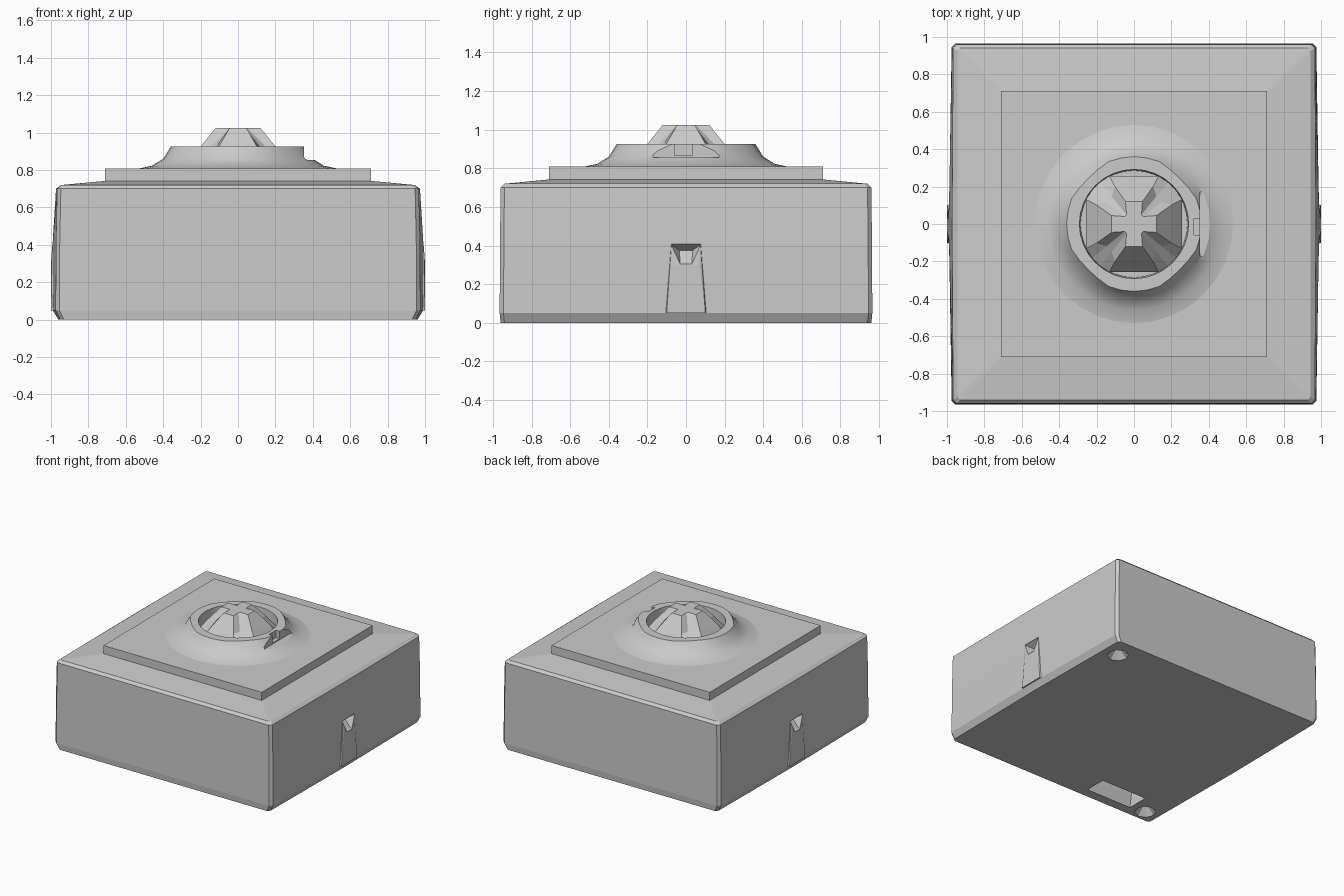
import bpy
import bmesh
from math import cos, sin, pi, radians

if "Cube" in bpy.data.objects:
    bpy.data.objects.remove(bpy.data.objects["Cube"])

grey = bpy.data.materials.new("plain_grey")
grey.use_nodes = True
colour = (0.6, 0.6, 0.6, 1)
grey.diffuse_color = colour
grey.node_tree.nodes["Principled BSDF"].inputs["Base Color"].default_value = colour


def finish(name, bm):
    bmesh.ops.recalc_face_normals(bm, faces=bm.faces)
    mesh = bpy.data.meshes.new(name)
    bm.to_mesh(mesh)
    bm.free()
    mesh.materials.append(grey)
    obj = bpy.data.objects.new(name, mesh)
    bpy.context.collection.objects.link(obj)
    return obj


def loft(name, rings, loop=False):
    """Skin a stack of equal rings; cap the ends or close them into a loop."""
    bm = bmesh.new()
    rows = [[bm.verts.new(p) for p in ring] for ring in rings]
    n = len(rows[0])
    pairs = list(zip(rows, rows[1:]))
    if loop:
        pairs.append((rows[-1], rows[0]))
    else:
        bm.faces.new(rows[0])
        bm.faces.new(rows[-1])
    for a, b in pairs:
        for i in range(n):
            j = (i + 1) % n
            bm.faces.new((a[i], a[j], b[j], b[i]))
    return finish(name, bm)


def hull(name, points):
    bm = bmesh.new()
    for p in points:
        bm.verts.new(p)
    result = bmesh.ops.convex_hull(bm, input=bm.verts)
    spare = [v for v in result["geom_interior"] if isinstance(v, bmesh.types.BMVert)]
    bmesh.ops.delete(bm, geom=spare, context="VERTS")
    return finish(name, bm)


def box(name, xs, ys, zs):
    return hull(name, [(x, y, z) for x in xs for y in ys for z in zs])


def activate(obj):
    bpy.ops.object.select_all(action="DESELECT")
    obj.select_set(True)
    bpy.context.view_layer.objects.active = obj


def carve(targets, cutter):
    cutter.hide_render = True
    for obj in targets:
        activate(obj)
        mod = obj.modifiers.new("cut", "BOOLEAN")
        mod.operation = "DIFFERENCE"
        mod.solver = "EXACT"
        mod.object = cutter
        bpy.ops.object.modifier_apply(modifier=mod.name)
    bpy.data.objects.remove(cutter)


def body_ring(x, y, z, chamfer, bulge):
    """Rectangle with cut corners and a slight swell in the middle of each side."""
    half = [(x, -y + chamfer), (x + bulge, 0), (x, y - chamfer),
            (x - chamfer, y), (chamfer - x, y)]
    return [(s * px, s * py, z) for s in (1, -1) for px, py in half]


# Body with chamfered edges and a gently sloping shoulder
body = loft("body", [
    body_ring(0.95, 0.96, 0, 0.02, 0.01),
    body_ring(0.975, 0.965, 0.05, 0.02, 0.015),
    body_ring(0.973, 0.963, 0.41, 0.02, 0.018),
    body_ring(0.967, 0.96, 0.70, 0.02, 0.006),
    body_ring(0.945, 0.94, 0.72, 0.015, 0),
    body_ring(0.71, 0.71, 0.742, 0.01, 0)])

# Raised square plate
box("top_plate", (-0.71, 0.71), (-0.71, 0.71), (0.73, 0.808))

# Tapered tabs on both sides, each with a small pocket at the top
for s, side in ((1, "left"), (-1, "right")):
    tab = hull(side + "_tab", [(s * x, y * e, z) for e in (1, -1) for x, y, z in (
        (0.95, 0.12, 0.05), (1.0, 0.10, 0.05), (0.95, 0.09, 0.41),
        (1.0, 0.07, 0.30), (0.992, 0.075, 0.41))])
    pocket = hull("pocket_cutter", [(s * x, y * e, z) for e in (1, -1) for x, y, z in (
        (1.02, 0.08, 0.42), (1.02, 0.03, 0.29), (0.985, 0.075, 0.405),
        (0.985, 0.03, 0.315), (0.93, 0.035, 0.375))])
    carve((body, tab), pocket)

# Slot and two corner dimples in the underside
carve((body,), hull("slot_cutter", [
    (x, y, z) for x in (-0.70, -0.29) for y, z in (
        (-0.89, -0.05), (-0.70, -0.05), (-0.86, 0.13), (-0.72, 0.13))]))
for x, y in ((0.82, 0.79), (-0.83, -0.86)):
    rim = [(x + 0.08 * cos(i * pi / 4), y + 0.08 * sin(i * pi / 4), z)
           for i in range(8) for z in (-0.03, 0)]
    carve((body,), hull("dimple_cutter", rim + [(x, y, 0.09)]))

# Flared collar around the knob, slightly pinched on its diagonals
SEGMENTS = 32


def collar_ring(r, z, pinch):
    ring = []
    for i in range(SEGMENTS):
        a = 2 * pi * i / SEGMENTS
        k = r - pinch * max(0, -cos(4 * a))
        ring.append((k * cos(a), k * sin(a), z))
    return ring


collar = loft("collar", [
    collar_ring(0.53, 0.79, 0), collar_ring(0.53, 0.808, 0),
    collar_ring(0.46, 0.823, 0), collar_ring(0.40, 0.86, 0.005),
    collar_ring(0.36, 0.925, 0.015), collar_ring(0.292, 0.925, 0),
    collar_ring(0.285, 0.79, 0)], loop=True)
activate(collar)
bpy.ops.object.shade_smooth_by_angle(angle=radians(35))

# Window cut into one side of the collar
carve((collar,), box("window_cutter", (0.352, 0.6), (-0.17, 0.17), (0.855, 1)))
carve((collar,), box("notch_cutter", (0.32, 0.37), (-0.06, 0.03), (0.865, 0.94)))

# Knob: a cross on top spreading to a round base, with grooves on the diagonals
top, middle, base = [], [], []
for q in range(4):
    turn = q * pi / 2
    c, s = round(cos(turn)), round(sin(turn))
    for x, y, angle, reach in ((0.12, -0.045, -27, 0.225), (0.12, 0.045, 27, 0.225),
                               (0.05, 0.04, 39, 0.19), (0.04, 0.05, 51, 0.19)):
        a = radians(angle) + turn
        top.append((c * x - s * y, s * x + c * y, 1.025))
        middle.append((reach * cos(a), reach * sin(a), 0.925))
        base.append((0.288 * cos(a), 0.288 * sin(a), 0.85))
foot = [(x, y, 0.80) for x, y, z in base]
loft("knob", [foot, base, middle, top])
